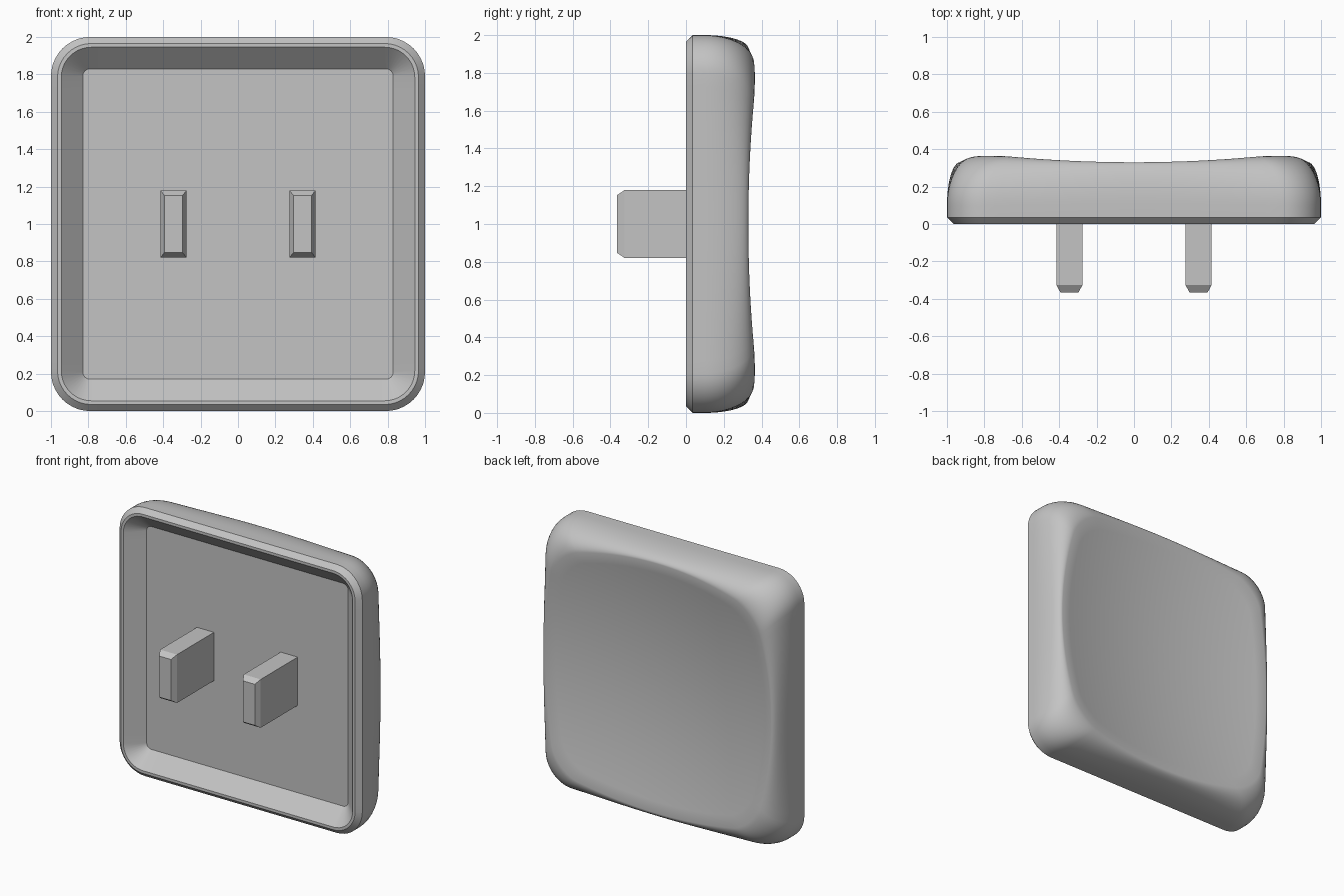
import bpy, bmesh, math
from mathutils import Vector

if "Cube" in bpy.data.objects:
    bpy.data.objects.remove(bpy.data.objects["Cube"])

# Material
grey = bpy.data.materials.new("light grey plastic")
grey.use_nodes = True
colour = (0.55, 0.55, 0.55, 1)
grey.diffuse_color = colour
grey.node_tree.nodes["Principled BSDF"].inputs["Base Color"].default_value = colour

CORNER_STEPS, SIDE_STEPS = 10, 24


def outline(half, radius):
    """Rounded square as (x, height) pairs around the centre."""
    pts = []
    flat = half - radius
    for q in range(4):
        turn = q * math.pi / 2
        c, s = math.cos(turn), math.sin(turn)
        side = [(half, flat * (2 * i / SIDE_STEPS - 1)) for i in range(SIDE_STEPS)]
        arc = [(flat + radius * math.cos(a), flat + radius * math.sin(a))
               for a in (i * math.pi / 2 / CORNER_STEPS for i in range(CORNER_STEPS))]
        pts += [(x * c - h * s, x * s + h * c) for x, h in side + arc]
    return pts


def dish(x, h):
    """Depth of the shallow bowl on the back."""
    return 0.24 + 0.104 * (x * x + h * h)


def finish(bm, name, smooth):
    bmesh.ops.recalc_face_normals(bm, faces=bm.faces)
    mesh = bpy.data.meshes.new(name)
    bm.to_mesh(mesh)
    bm.free()
    mesh.materials.append(grey)
    obj = bpy.data.objects.new(name, mesh)
    bpy.context.collection.objects.link(obj)
    if smooth:
        bpy.ops.object.select_all(action='DESELECT')
        obj.select_set(True)
        bpy.context.view_layer.objects.active = obj
        bpy.ops.object.shade_smooth_by_angle(angle=math.radians(28))
    return obj


# Cap: recess floor, recess wall, front lip, chamfer and straight side
rings = []
for half, radius, y in [(0.83, 0.04, 0.11), (0.945, 0.16, 0), (0.965, 0.18, 0),
                        (1, 0.21, 0.035)]:
    rings.append([(x, y, h) for x, h in outline(half, radius)])

# Cap: rounded shoulder, narrow mid-side and wide at the corners
wall = outline(1, 0.21)
rim = [(x * (0.93 - 0.12 * h * h), h * (0.93 - 0.12 * x * x)) for x, h in wall]
START, STEPS = 0.1, 12
for i in range(STEPS + 1):
    t = i / STEPS * math.pi / 2
    ring = []
    for (wx, wh), (rx, rh) in zip(wall, rim):
        k = 1 - math.cos(t)
        y = START + (dish(rx, rh) - START) * math.sin(t)
        ring.append((wx + (rx - wx) * k, y, wh + (rh - wh) * k))
    rings.append(ring)

# Cap: hollowed back
BOWL = 12
for i in range(1, BOWL):
    f = 1 - i / BOWL
    rings.append([(x * f, dish(x * f, h * f), h * f) for x, h in rim])

bm = bmesh.new()
loops = [[bm.verts.new((x, y, h + 1)) for x, y, h in ring] for ring in rings]
n = len(wall)
for a, b in zip(loops, loops[1:]):
    for i in range(n):
        j = (i + 1) % n
        bm.faces.new((a[i], a[j], b[j], b[i]))
bm.faces.new(loops[0])
centre = bm.verts.new((0, dish(0, 0), 1))
for i in range(n):
    bm.faces.new((loops[-1][i], loops[-1][(i + 1) % n], centre))
finish(bm, "cap", True)


# Prongs: blocks with a tapered tip
def prong(name, x):
    bm = bmesh.new()
    sections = []
    for y, w, h in [(0.12, 0.07, 0.18), (-0.325, 0.07, 0.18), (-0.365, 0.049, 0.153)]:
        sections.append([bm.verts.new(Vector((x + sx * w, y, 1 + sz * h)))
                         for sx, sz in ((-1, -1), (1, -1), (1, 1), (-1, 1))])
    for a, b in zip(sections, sections[1:]):
        for i in range(4):
            j = (i + 1) % 4
            bm.faces.new((a[i], a[j], b[j], b[i]))
    bm.faces.new(sections[0])
    bm.faces.new(sections[-1])
    finish(bm, name, False)


prong("left_prong", 0.345)
prong("right_prong", -0.345)
